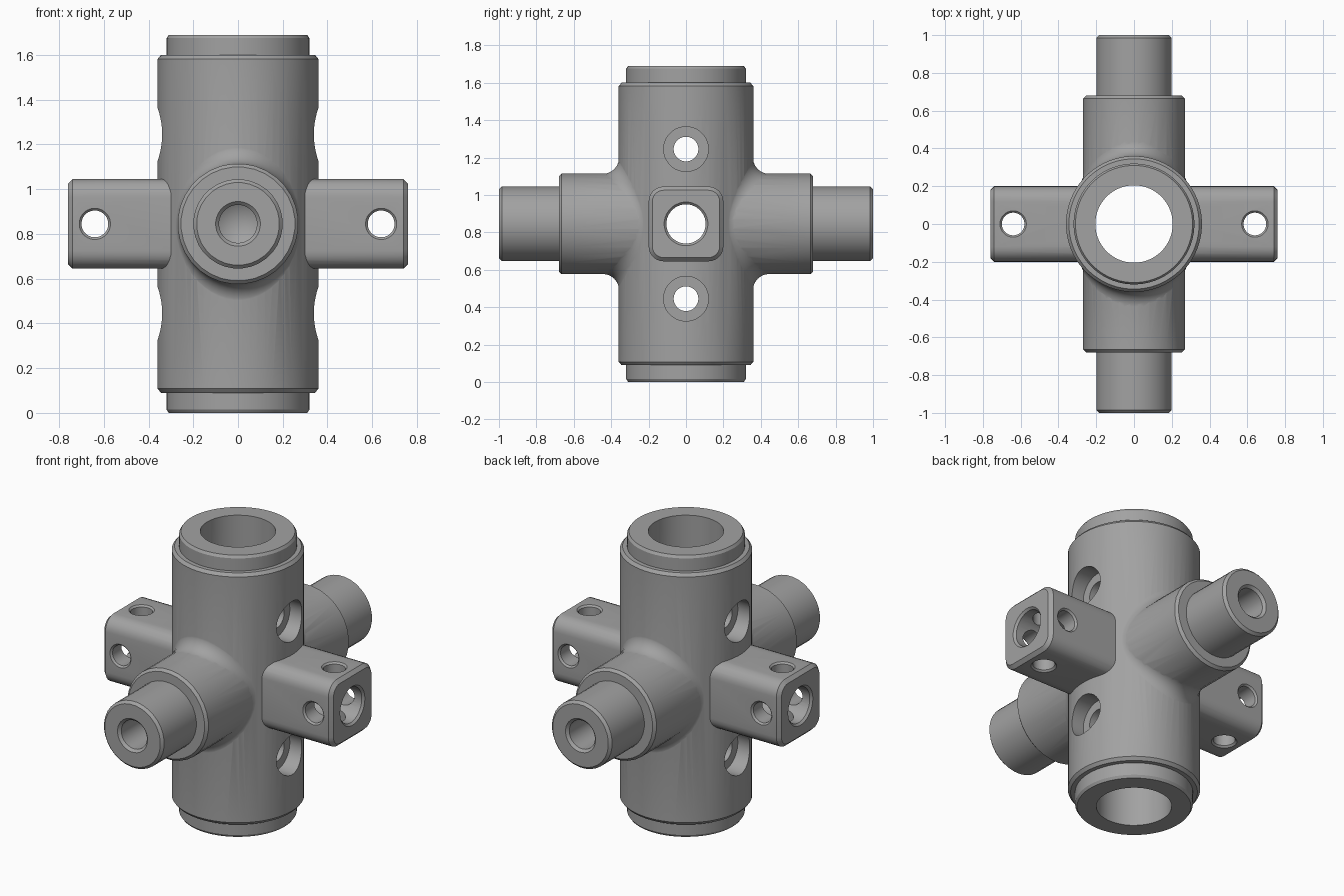
import bpy, bmesh, math
from mathutils import Matrix, Vector

if "Cube" in bpy.data.objects:
    bpy.data.objects.remove(bpy.data.objects["Cube"])

MID = 0.845                     # height of the cross axes
HEIGHT = 2 * MID
BARREL_R, ARM_R, FILLET = 0.36, 0.27, 0.085


def make_object(name, bm):
    bmesh.ops.recalc_face_normals(bm, faces=bm.faces)
    mesh = bpy.data.meshes.new(name)
    bm.to_mesh(mesh)
    bm.free()
    obj = bpy.data.objects.new(name, mesh)
    bpy.context.scene.collection.objects.link(obj)
    return obj


def skin(name, rings, start, end):
    """Closed solid through equal-length rings, fanned to a point at each end."""
    bm = bmesh.new()
    loops = [[bm.verts.new(p) for p in ring] for ring in rings]
    n = len(loops[0])
    for a, b in zip(loops, loops[1:]):
        for i in range(n):
            j = (i + 1) % n
            bm.faces.new((a[i], a[j], b[j], b[i]))
    for loop, tip in ((loops[0], start), (loops[-1], end)):
        if tip is None:
            bm.faces.new(loop)
        else:
            v = bm.verts.new(tip)
            for i in range(n):
                bm.faces.new((loop[i], loop[(i + 1) % n], v))
    return make_object(name, bm)


def turned(name, profile, direction=(0, 0, 1), origin=(0, 0, 0), sides=32, tip=None):
    """Solid of revolution from (radius, distance) pairs along a direction."""
    m = Matrix.Translation(origin) @ Vector((0, 0, 1)).rotation_difference(
        Vector(direction)).to_matrix().to_4x4()
    angles = [math.tau * (i + 0.5) / sides for i in range(sides)]
    rings = [[m @ Vector((r * math.cos(a), r * math.sin(a), h)) for a in angles]
             for r, h in profile]
    return skin(name, rings, None if tip is None else m @ Vector((0, 0, tip)), None)


def fillet(side):
    """Rolling-ball blend where a round arm leaves the barrel."""
    steps, n = 6, 48
    rings = [[] for _ in range(steps + 3)]
    for i in range(n):
        t = math.tau * (i + 0.5) / n
        x, z = (ARM_R + FILLET) * math.cos(t), (ARM_R + FILLET) * math.sin(t)
        y = math.sqrt((BARREL_R + FILLET) ** 2 - x * x)
        c = Vector((x, y, z))
        k, q = BARREL_R / (BARREL_R + FILLET), ARM_R / (ARM_R + FILLET)
        on_barrel, on_arm = Vector((x * k, y * k, z)), Vector((x * q, y, z * q))
        u, v = (on_barrel - c).normalized(), (on_arm - c).normalized()
        pts = [Vector((x * k * 0.85, y * k * 0.85, z))]
        pts += [c + u.slerp(v, s / steps) * FILLET * 1.02 for s in range(steps + 1)]
        pts.append(Vector((x * q * 0.8, y, z * q * 0.8)))
        for ring, p in zip(rings, pts):
            ring.append((p.x, p.y * side, p.z + MID))
    return skin("blend", rings, (0, 0.3 * side, MID), (0, 0.4 * side, MID))


def square_arm():
    """Rounded square bar running across the barrel, chamfered at both ends."""
    def section(x, half, rad):
        pts = []
        for quarter in range(4):
            mid = math.radians(45 + 90 * quarter)
            cy = math.copysign(half - rad, math.cos(mid))
            cz = math.copysign(half - rad, math.sin(mid))
            for s in range(7):
                a = math.radians(90 * quarter + 15 * s)
                pts.append((x, cy + rad * math.cos(a), MID + cz + rad * math.sin(a)))
        return pts
    rings = [section(-0.76, 0.18, 0.06), section(-0.74, 0.2, 0.08),
             section(0.74, 0.2, 0.08), section(0.76, 0.18, 0.06)]
    return skin("square_arm", rings, None, None)


def combine(target, other, operation):
    mod = target.modifiers.new("cut", "BOOLEAN")
    mod.operation, mod.solver, mod.object = operation, "EXACT", other
    bpy.context.view_layer.objects.active = target
    bpy.ops.object.modifier_apply(modifier=mod.name)
    bpy.data.objects.remove(other)


# Upright barrel with a stepped collar at each end
half = [(0.31, 0), (0.32, 0.015), (0.32, 0.09), (0.345, 0.09), (BARREL_R, 0.108)]
body = turned("pipe_cross_body",
              half + [(r, HEIGHT - h) for r, h in reversed(half)], sides=64)

# Round stepped arms at front and back, blended into the barrel
solids = [square_arm()]
for s in (-1, 1):
    solids.append(turned("round_arm", [(ARM_R, 0.1), (ARM_R, 0.665), (0.255, 0.68),
                                       (0.2, 0.68), (0.2, 0.985), (0.185, 1.0)],
                         (0, s, 0), (0, 0, MID)))
    solids.append(fillet(s))
for part in solids:
    combine(body, part, "UNION")


def through(radius, chamfer, reach, direction, origin):
    """Drill through both ways, with chamfered mouths at the given reach."""
    w = radius + chamfer
    return turned("drill", [(w, -reach - 0.05), (w, -reach), (radius, chamfer - reach),
                            (radius, reach - chamfer), (w, reach), (w, reach + 0.05)],
                  direction, origin)


# Main bore and the cross bore through the square arm
cutters = [turned("bore", [(0.205, -0.1), (0.205, HEIGHT + 0.1)], sides=48),
           through(0.105, 0.012, 0.76, (1, 0, 0), (0, 0, MID))]
for s in (-1, 1):
    # Blind drilled holes with conical bottoms in the round arms
    cutters.append(turned("blind_hole", [(0.085, 0.7), (0.085, 0.985), (0.1, 1.0), (0.1, 1.1)],
                          (0, s, 0), (0, 0, MID), tip=0.65))
    # Pin holes near the square arm ends
    for d in ((0, 1, 0), (0, 0, 1)):
        cutters.append(through(0.06, 0.01, 0.2, d, (s * 0.64, 0, MID)))
    # Counterbored holes above and below the square arm
    cutters.append(through(0.066, 0, 0.5, (1, 0, 0), (0, 0, MID + s * 0.4)))
    for x in (-1, 1):
        cutters.append(turned("counterbore", [(0.12, 0.26), (0.12, 0.5)],
                              (x, 0, 0), (0, 0, MID + s * 0.4)))
for part in cutters:
    combine(body, part, "DIFFERENCE")

# Plain grey metal
metal = bpy.data.materials.new("grey_metal")
metal.use_nodes = True
colour = (0.36, 0.36, 0.36, 1)
metal.diffuse_color = colour
metal.node_tree.nodes["Principled BSDF"].inputs["Base Color"].default_value = colour
body.data.materials.clear()
body.data.materials.append(metal)
for poly in body.data.polygons:
    poly.material_index = 0

bpy.ops.object.select_all(action="DESELECT")
body.select_set(True)
bpy.context.view_layer.objects.active = body
bpy.ops.object.shade_smooth_by_angle(angle=math.radians(30))
